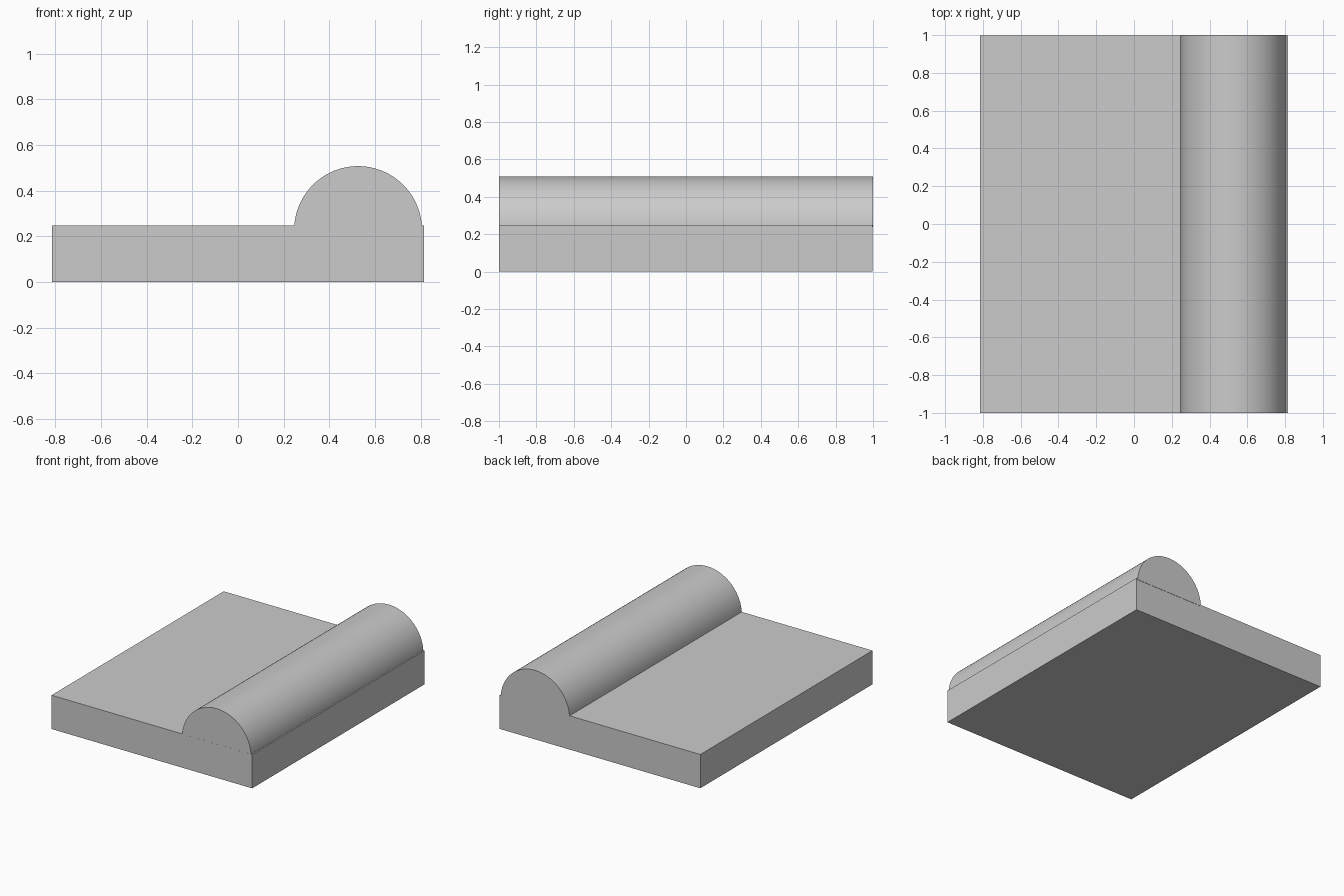
import bpy, bmesh, math

if "Cube" in bpy.data.objects:
    bpy.data.objects.remove(bpy.data.objects["Cube"])

def extrude_profile(name, pts, y0, y1):
    """Closed x-z profile extruded along y."""
    bm = bmesh.new()
    face = bm.faces.new([bm.verts.new((x, y0, z)) for x, z in pts])
    ext = bmesh.ops.extrude_face_region(bm, geom=[face])
    for v in ext["geom"]:
        if isinstance(v, bmesh.types.BMVert):
            v.co.y = y1
    bmesh.ops.recalc_face_normals(bm, faces=bm.faces[:])
    mesh = bpy.data.meshes.new(name)
    bm.to_mesh(mesh)
    bm.free()
    obj = bpy.data.objects.new(name, mesh)
    bpy.context.collection.objects.link(obj)
    return obj

# Flat base slab
W, TOP = 0.815, 0.248
extrude_profile("base_slab", [(-W, 0), (W, 0), (W, TOP), (-W, TOP)], -1.0, 0.998)

# Rounded ridge along the right edge, sunk slightly into the slab
CX, CZ, R, N = 0.526, 0.228, 0.28, 64
start = math.asin((0.238 - CZ) / R)
arc = []
for i in range(N + 1):
    a = start + (math.pi - 2 * start) * i / N
    arc.append((CX + R * math.cos(a), CZ + R * math.sin(a)))
ridge = extrude_profile("rounded_ridge", arc, -0.9995, 1.0)

# Smooth the curved surface, keep the ends sharp
bpy.context.view_layer.objects.active = ridge
ridge.select_set(True)
bpy.ops.object.shade_smooth_by_angle(angle=math.radians(30))
